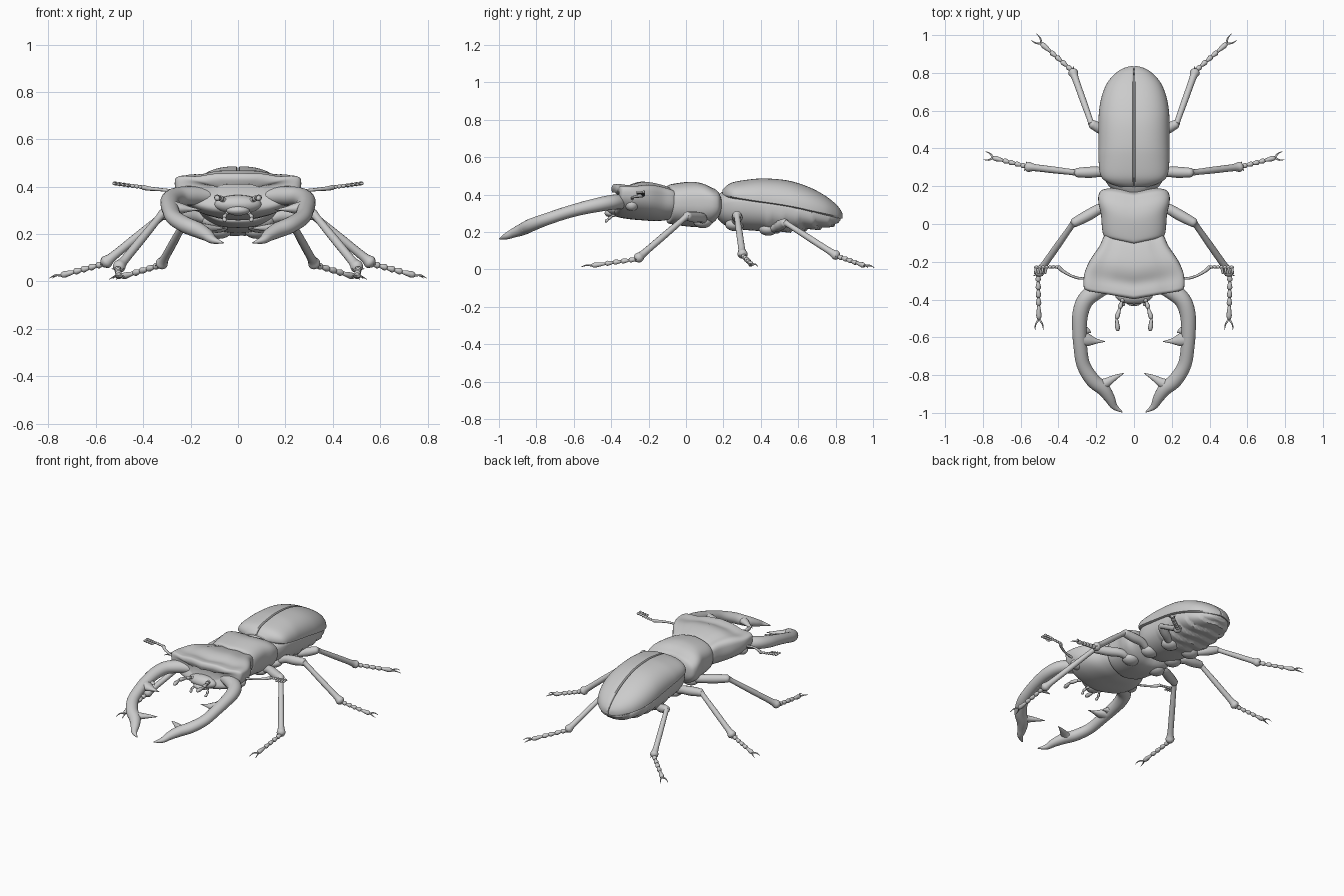
import bpy, bmesh, math
from mathutils import Vector

if "Cube" in bpy.data.objects:
    bpy.data.objects.remove(bpy.data.objects["Cube"])


def spline(pts, n):
    """Catmull-Rom interpolation of tuples of any length."""
    out = []
    for i in range(len(pts) - 1):
        p0, p1, p2 = pts[max(i - 1, 0)], pts[i], pts[i + 1]
        p3 = pts[min(i + 2, len(pts) - 1)]
        for k in range(n):
            t = k / n
            out.append(tuple(0.5 * (2 * b + (c - a) * t + (2 * a - 5 * b + 4 * c - d) * t * t
                                    + (3 * b - a - 3 * c + d) * t ** 3)
                             for a, b, c, d in zip(p0, p1, p2, p3)))
    out.append(tuple(pts[-1]))
    return out


def skin(name, shells, mirror=False, angle=50):
    """Bridge each shell's rings into a closed surface, all in one object."""
    bm = bmesh.new()
    for rings in shells:
        vs = [[bm.verts.new(p) for p in r] for r in rings]
        n = len(vs[0])
        for a, b in zip(vs, vs[1:]):
            for i in range(n):
                bm.faces.new((a[i], a[(i + 1) % n], b[(i + 1) % n], b[i]))
        bm.faces.new(vs[0])
        bm.faces.new(vs[-1])
    bmesh.ops.recalc_face_normals(bm, faces=bm.faces[:])
    me = bpy.data.meshes.new(name)
    bm.to_mesh(me)
    bm.free()
    ob = bpy.data.objects.new(name, me)
    bpy.context.collection.objects.link(ob)
    bpy.ops.object.select_all(action='DESELECT')
    ob.select_set(True)
    bpy.context.view_layer.objects.active = ob
    bpy.ops.object.shade_smooth_by_angle(angle=math.radians(angle))
    if mirror:
        ob.modifiers.new("mirror", 'MIRROR').use_mirror_merge = False
    return ob


def tube(pts, n=1, flat=1.0, sides=12):
    """Round-ended sweep along (x, y, z, radius) points."""
    ps = spline(pts, n)
    P = [Vector(p[:3]) for p in ps]
    R = [max(p[3], 0.001) for p in ps]
    d0, d1 = (P[0] - P[1]).normalized(), (P[-1] - P[-2]).normalized()
    P = [P[0] + d0 * R[0] * 0.5] + P + [P[-1] + d1 * R[-1] * 0.5]
    R = [R[0] * 0.5] + R + [R[-1] * 0.5]
    rings = []
    for i, p in enumerate(P):
        t = (P[min(i + 1, len(P) - 1)] - P[max(i - 1, 0)]).normalized()
        s = t.cross(Vector((0, 0, 1))).normalized()
        u = s.cross(t)
        rings.append([p + R[i] * (s * math.cos(a) + u * math.sin(a) * flat)
                      for a in (2 * math.pi * k / sides for k in range(sides))])
    return rings


def blob(c, s, sides=20):
    """Ellipsoid shell."""
    return [[(c[0] + s[0] * math.sin(a) * math.cos(b), c[1] - s[1] * math.cos(a),
              c[2] + s[2] * math.sin(a) * math.sin(b))
             for b in (2 * math.pi * k / sides for k in range(sides))]
            for a in (math.pi * (j + 0.1) / 12.2 for j in range(13))]


def body(secs, ptop=1.0, pbot=1.0, n=6, sides=48, warp=None):
    """Loft along y from (y, half width, top, bottom, side height)."""
    rings = []
    for y, w, top, bot, mid in spline(secs, n):
        ring = []
        for k in range(sides):
            a = 2 * math.pi * k / sides
            c, s = math.cos(a), math.sin(a)
            p = ptop if s > 0 else pbot
            x = math.copysign(abs(c) ** p * w, c)
            z = mid + (top - mid if s > 0 else bot - mid) * abs(s) ** p
            ring.append(warp(x, y, z, w) if warp else (x, y, z))
        rings.append(ring)
    return rings


def vee(depth):
    return lambda x, y, z, w: (x, y - depth * (1 - abs(x) / max(w, 0.01)), z)


# Wing cases, split by a fine seam
wing = []
for y, w, top, edge in spline([(.195, .07, .425, .40), (.22, .14, .45, .395), (.26, .178, .468, .385),
                               (.35, .188, .482, .37), (.42, .188, .486, .36), (.52, .188, .479, .345),
                               (.60, .185, .461, .33), (.68, .17, .43, .312), (.75, .14, .39, .297),
                               (.80, .095, .35, .285), (.825, .055, .32, .28), (.837, .012, .297, .28)], 5):
    arc = [math.pi / 2 * k / 20 for k in range(20)]
    ring = [(.002, y, edge - .006), (w * .9, y, edge - .008)]
    ring += [(.002 + (w - .002) * math.cos(a) ** .85, y, edge + (top - edge) * math.sin(a) ** .85) for a in arc]
    ring += [(min(.007, w * .5), y, top), (.002, y, top - .007)]
    wing.append(ring)
skin("wing_case", [wing], True)

# Abdomen with stepped belly segments
def belly(x, y, z, w):
    if y > .42 and z < .33:
        z -= .014 * (((y - .42 + .25 * abs(x)) / .075) % 1) * (1 if w > .05 else 0)
    return x, y, z
skin("abdomen", [body([(.17, .10, .40, .27, .34), (.21, .14, .42, .235, .35), (.28, .172, .43, .215, .36),
                       (.40, .178, .42, .205, .345), (.52, .178, .40, .205, .33), (.62, .172, .38, .215, .315),
                       (.70, .152, .36, .222, .30), (.77, .112, .33, .235, .285), (.81, .065, .30, .25, .275),
                       (.825, .02, .285, .262, .272)], 1, .85, 8, warp=belly)])

# Thorax shield
skin("thorax", [body([(-.075, .10, .42, .27, .35), (-.07, .15, .445, .25, .36), (-.04, .167, .457, .24, .365),
                      (.05, .175, .468, .228, .37), (.11, .188, .46, .228, .37), (.155, .187, .44, .24, .36),
                      (.182, .165, .425, .265, .35), (.192, .10, .40, .29, .345)], .75, .8, warp=vee(.03))])

# Broad head with raised front ridge
def head_warp(x, y, z, w):
    u = abs(x) / max(w, .01)
    if z > .41:
        z -= .012 * math.exp(-((u - .65) / .2) ** 2)
        z -= .012 * math.exp(-((y + .28) / .035) ** 2) * (1 - u)
    return x, y - .04 * (1 - u), z
skin("head", [body([(-.045, .12, .41, .28, .36), (-.06, .155, .437, .265, .365), (-.12, .185, .458, .258, .375),
                    (-.19, .232, .469, .262, .39), (-.26, .262, .461, .268, .405), (-.32, .267, .459, .278, .415),
                    (-.347, .258, .455, .29, .41), (-.358, .22, .435, .31, .395),
                    (-.355, .12, .41, .34, .38)], .5, .9, warp=head_warp)])
skin("eye", [blob((.215, -.29, .345), (.042, .036, .034))], True)
skin("mouth", [blob((0, -.375, .325), (.10, .05, .04)), blob((0, -.40, .30), (.05, .035, .022))])

# Curved jaws with inner teeth
jaw = tube([(.13, -.32, .36, .04), (.195, -.352, .362, .045), (.255, -.40, .358, .044), (.283, -.47, .345, .042),
            (.289, -.56, .325, .038), (.284, -.65, .30, .036), (.268, -.745, .268, .036), (.22, -.825, .238, .038),
            (.165, -.872, .215, .036), (.130, -.92, .195, .028), (.105, -.965, .175, .018),
            (.062, -.996, .163, .003)], 6, .9, 20)
skin("jaw", [jaw,
             tube([(.285, -.605, .312, .045), (.24, -.615, .308, .032), (.20, -.62, .305, .014), (.155, -.622, .303, .002)], 4, .7),
             tube([(.275, -.56, .318, .03), (.243, -.567, .315, .014), (.228, -.575, .312, .002)], 4, .7),
             tube([(.20, -.86, .22, .035), (.15, -.842, .225, .026), (.10, -.812, .225, .014), (.054, -.79, .225, .002)], 4, .8)], True)

# Elbowed antennae with comb tips
ant = [tube([(.22, -.28, .37, .008), (.28, -.288, .382, .007), (.33, -.275, .388, .007), (.375, -.25, .392, .009),
             (.40, -.228, .397, .011)], 4, sides=8)]
for k in range(7):
    x = .40 + .018 * k
    z = .398 + .0025 * k
    ant.append(tube([(x, -.226 - .001 * k, z, .006), (x + .009, -.227, z, .009), (x + .018, -.229, z + .002, .006)], sides=8))
    if k > 2:
        ant.append(tube([(x + .01, -.228, z, .007), (x + .016, -.262, z, .006)], sides=8))
skin("antenna", ant, True)

# Beaded mouth feelers
def beads(pts, r):
    return [tube([(*a, r * .5), (*(Vector(a).lerp(Vector(b), .7)), r), (*b, r * .7)], 2, sides=8)
            for a, b in zip(pts, pts[1:])]
skin("feeler", beads([(.04, -.37, .33), (.065, -.41, .345), (.075, -.445, .352), (.092, -.50, .355), (.086, -.562, .35)], .013)
     + beads([(.03, -.37, .30), (.05, -.395, .285), (.06, -.415, .27), (.055, -.43, .255)], .009), True)


# Jointed legs: hip, thigh, shin, spurs, five-part foot and claws
def leg(name, hip, root, knee, ankle, tip, r):
    H, O, K, A, T = map(Vector, (hip, root, knee, ankle, tip))
    def at(a, b, t, rad):
        return (*a.lerp(b, t), rad)
    d = (T - A).normalized()
    side = d.cross(Vector((0, 0, 1))).normalized()
    parts = [blob(H, (.055, .05, .035)),
             tube([at(H, O, 0, r), at(H, O, 1, r * 1.25), at(O, K, .5, r * 1.4), at(O, K, 1, r * 1.15)], 5),
             tube([at(K, A, 0, r * .9), at(K, A, .1, r * .75), at(K, A, .45, r * .85), at(K, A, .85, r * .9),
                   at(K, A, .96, r * 1.3), at(K, A, 1, r * 1.1)], 4)]
    for s in (-1, 1):
        parts.append(tube([at(A, A, 0, .009), (*(A + side * s * .025 + d * .012), .001)], sides=8))
    cuts = (0, .14, .28, .42, .56, .80)
    for a, b in zip(cuts, cuts[1:]):
        parts.append(tube([at(A, T, a, .007), at(A, T, a + (b - a) * .75, .0145), at(A, T, b, .009)], 2, sides=10))
    E = A.lerp(T, .80)
    for s in (-1, 1):
        M = E.lerp(T, .5) + side * s * .018 + Vector((0, 0, .006))
        parts.append(tube([(*E, .006), (*M, .004), (*(T + side * s * .022), .001)], 4, sides=8))
    skin(name, parts, True)


leg("front_leg", (.10, .09, .255), (.17, .085, .275), (.32, .005, .285), (.508, -.262, .055), (.502, -.562, .012), .021)
leg("middle_leg", (.09, .26, .24), (.17, .275, .272), (.305, .272, .288), (.565, .303, .075), (.79, .362, .014), .021)
leg("hind_leg", (.08, .44, .215), (.14, .485, .225), (.225, .53, .25), (.325, .81, .07), (.53, .99, .008), .02)
